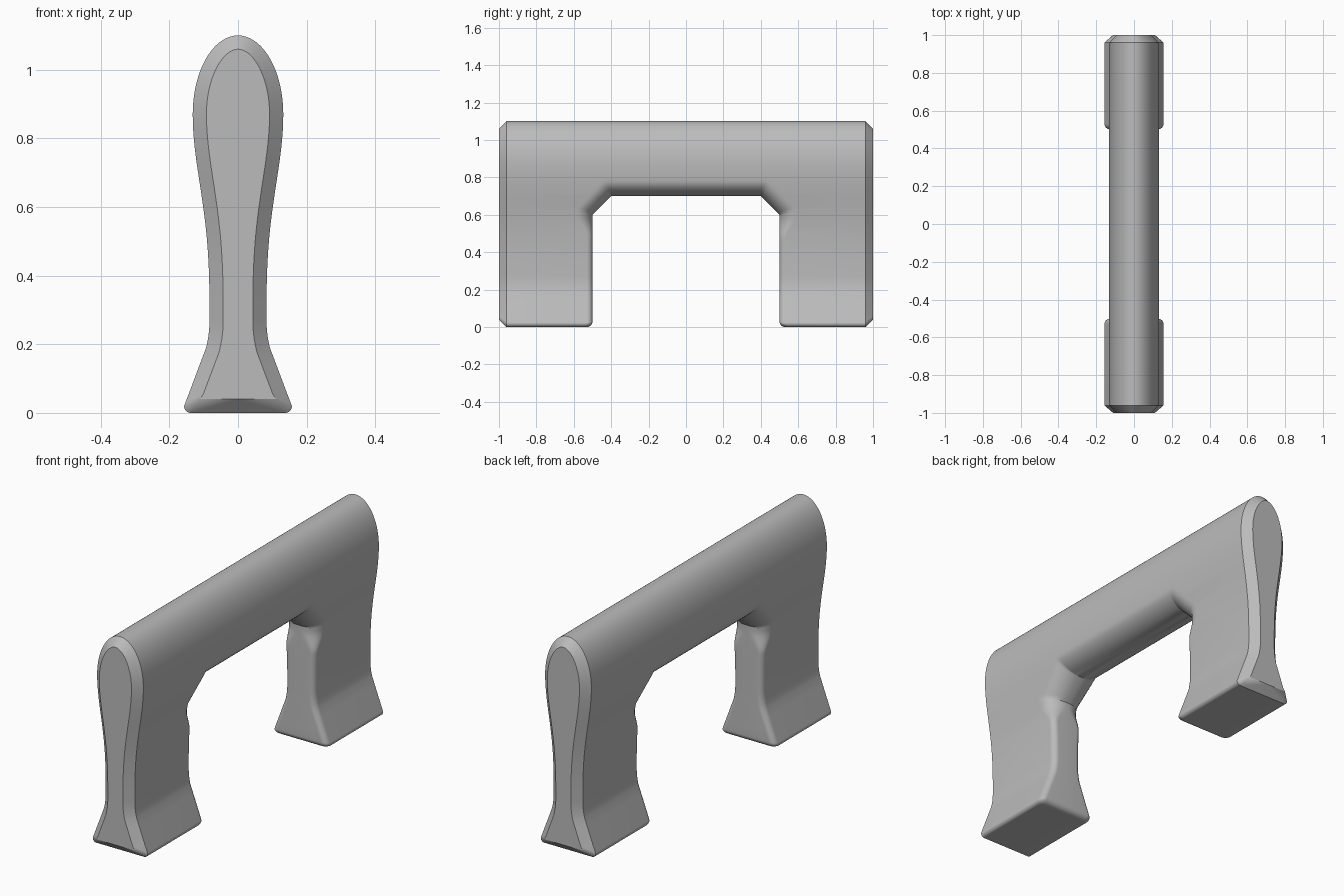
import bpy, bmesh, math

cube = bpy.data.objects.get("Cube")
if cube:
    bpy.data.objects.remove(cube, do_unlink=True)

TOP, BELLY, CUT = 1.1, 0.87, 0.7        # crown, widest height, underside of grip
END, CHAMFER = 0.96, 0.04
STEPS = 10


def span(a, b, n):
    return [a + (b - a) * i / n for i in range(n)]


def blend(z, a, b):
    t = min(1, max(0, (z - a) / (b - a)))
    return t * t * (3 - 2 * t)


def half_width(z):
    """End profile: rounded foot, flare, slim waist, elliptical crown."""
    if z < 0.02:
        return 0.137 + 0.02 * math.sqrt(1 - (1 - z / 0.02) ** 2)
    if z < 0.19:
        return 0.157 - 0.064 * (z - 0.02) / 0.17
    if z < 0.27:
        return 0.083 + 0.01 * ((0.27 - z) / 0.08) ** 2
    if z < BELLY:
        t = ((z - 0.27) / (BELLY - 0.27)) ** 1.45
        return 0.083 + 0.049 * (1 - math.cos(math.pi * t)) / 2
    t = min(1, (z - BELLY) / (TOP - BELLY))
    return 0.132 * math.sqrt(1 - t * t)


def inner_edge(z):
    """Inner edge of the opening: rounded heel, straight leg, diagonal corner."""
    if z < 0.03:
        return 0.53 - 0.03 * math.sqrt(1 - (1 - z / 0.03) ** 2)
    return 0.5 - min(0.1, max(0, z - 0.6))


def fillet_depth(z):
    return 0.03 + 0.05 * blend(z, 0.47, 0.58)


def side_point(y, z):
    """Side surface, rounded over towards the opening."""
    w = half_width(z)
    reach = fillet_depth(z)
    drop = 0.03 + (0.92 * w - 0.03) * blend(z, 0.47, 0.58)
    leg = y - (inner_edge(z) if z < 0.03 else 0.5)
    d = max(leg, z - CUT, (y + z - 1.1) / math.sqrt(2))
    t = 1 - min(1, max(0, d / reach))
    return (max(0, w - drop * (1 - math.sqrt(1 - t * t))), y, z)


def row_points(z):
    scale = fillet_depth(z) * (1 + 0.45 * blend(z, 0.5, 0.62))
    ys = [inner_edge(z) + scale * (1 - math.cos(math.pi / 2 * i / STEPS))
          for i in range(STEPS + 1)]
    return [side_point(y, z) for y in ys + [END]]


# Heights of the horizontal rows
quarter = [math.pi / 2 * i / STEPS for i in range(STEPS + 1)]
rows = [0.03 * (1 - math.cos(a)) for a in quarter[:-1]]
rows += span(0.03, 0.19, 4) + span(0.19, 0.27, 5) + span(0.27, 0.47, 8)
rows += span(0.47, 0.6, 12) + span(0.6, CUT, 10)
first_bar = len(rows)
rows += [CUT + 0.08 * (1 - math.cos(a)) for a in quarter[:-1]]
rows += span(0.78, BELLY, 4)
rows += [BELLY + (TOP - BELLY) * math.sin(math.pi / 2 * i / 18) for i in range(19)]


def end_point(i):
    """Edge of the flat end, offset inwards from the profile."""
    z = rows[i]
    if z < 0.05:
        return (0.111, 1, 0.04)
    if i == len(rows) - 1:
        return (0, 1, TOP - CHAMFER)
    za, zb = rows[i - 1], rows[i + 1]
    dx, dz = half_width(zb) - half_width(za), zb - za
    n = math.hypot(dx, dz)
    return (max(0, half_width(z) - CHAMFER * dz / n), 1, z + CHAMFER * dx / n)


def centre(p):
    return (0, p[1], p[2])


# One quarter of the handle as a list of quads
quads = []
grid = [row_points(z) for z in rows]
for i in range(len(rows) - 1):
    a, b = grid[i], grid[i + 1]
    for j in range(len(a) - 1):
        quads.append((a[j], a[j + 1], b[j + 1], b[j]))
    ea, eb = end_point(i), end_point(i + 1)
    quads.append((a[-1], ea, eb, b[-1]))
    quads.append((ea, centre(ea), centre(eb), eb))
    if i >= first_bar:
        quads.append((side_point(0, rows[i]), a[0], b[0], side_point(0, rows[i + 1])))
    else:
        quads.append((centre(a[0]), a[0], b[0], centre(b[0])))

# Sole, lower end chamfer and underside of the grip
sole = grid[0]
for p, q in zip(sole, sole[1:] + [end_point(0)]):
    quads.append((p, q, centre(q), centre(p)))
mid, corner = side_point(0, CUT), grid[first_bar][0]
quads.append((mid, corner, centre(corner), centre(mid)))

# Mirror into a closed solid
bm = bmesh.new()
for sx in (1, -1):
    for sy in (1, -1):
        for quad in quads:
            bm.faces.new([bm.verts.new((x * sx, y * sy, z)) for x, y, z in quad])
bmesh.ops.remove_doubles(bm, verts=bm.verts, dist=0.00005)
bmesh.ops.dissolve_degenerate(bm, edges=bm.edges, dist=0.00005)
bmesh.ops.recalc_face_normals(bm, faces=bm.faces)
mesh = bpy.data.meshes.new("pull_handle")
bm.to_mesh(mesh)
bm.free()

grey = bpy.data.materials.new("plain_grey")
grey.use_nodes = True
colour = (0.5, 0.5, 0.5, 1)
grey.diffuse_color = colour
grey.node_tree.nodes["Principled BSDF"].inputs["Base Color"].default_value = colour
mesh.materials.append(grey)

handle = bpy.data.objects.new("pull_handle", mesh)
bpy.context.collection.objects.link(handle)
bpy.ops.object.select_all(action="DESELECT")
handle.select_set(True)
bpy.context.view_layer.objects.active = handle
bpy.ops.object.shade_smooth_by_angle(angle=math.radians(30))
